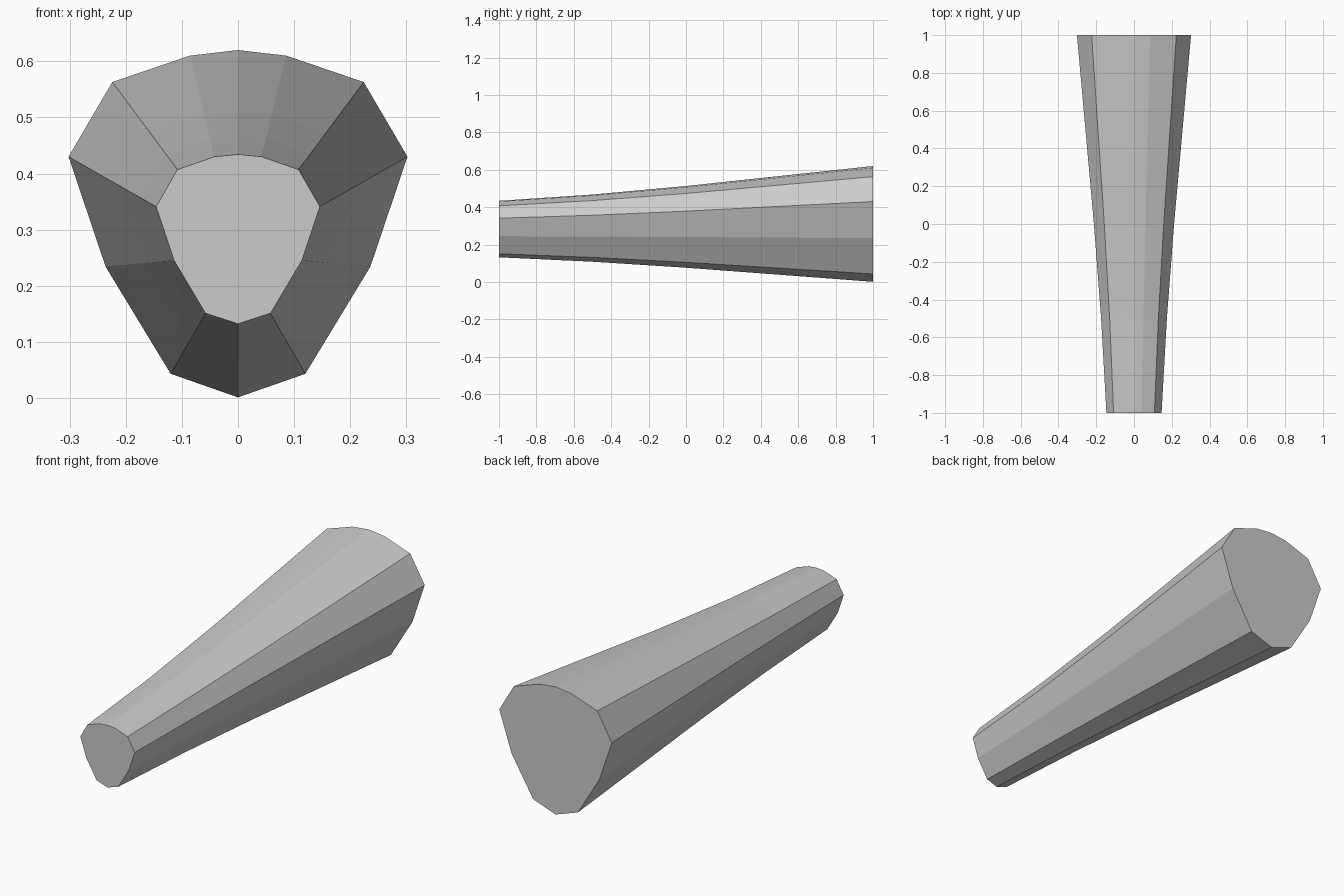
import bpy, bmesh

if "Cube" in bpy.data.objects:
    bpy.data.objects.remove(bpy.data.objects["Cube"])

# Half cross-sections (x, z), top centre to bottom centre
small = [(0, .434), (.042, .43), (.108, .407), (.146, .341), (.114, .245), (.058, .151), (0, .132)]
large = [(0, .62), (.086, .61), (.224, .563), (.302, .43), (.236, .234), (.12, .043), (0, .001)]
# Stations along the length: (y, blend from small to large)
stations = [(-1, 0), (-.5, .18), (0, .425), (1, 1)]


def mirrored(half):
    return half + [(-x, z) for x, z in half[-2:0:-1]]


# Tapered handle lofted through the stations, capped at both ends
bm = bmesh.new()
rings = []
for y, t in stations:
    rings.append([bm.verts.new((a[0] + (b[0] - a[0]) * t, y, a[1] + (b[1] - a[1]) * t))
                  for a, b in zip(mirrored(small), mirrored(large))])
for r, s in zip(rings, rings[1:]):
    n = len(r)
    for i in range(n):
        j = (i + 1) % n
        bm.faces.new((r[i], r[j], s[j], s[i]))
bm.faces.new(rings[0])
bm.faces.new(rings[-1])
bmesh.ops.recalc_face_normals(bm, faces=bm.faces[:])
mesh = bpy.data.meshes.new("tapered_handle")
bm.to_mesh(mesh)
bm.free()
bpy.context.collection.objects.link(bpy.data.objects.new("tapered_handle", mesh))
